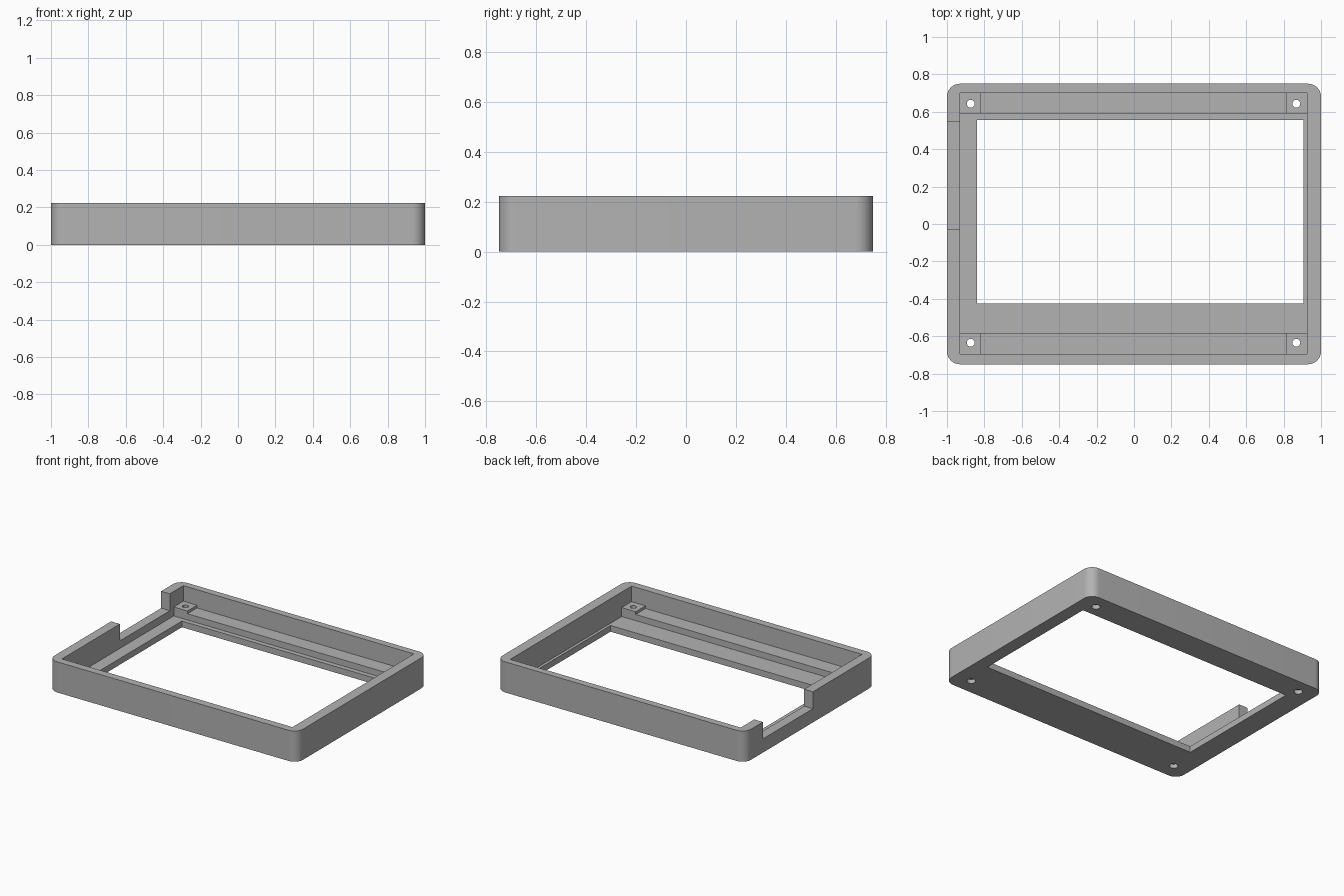
import bpy, bmesh, math

if "Cube" in bpy.data.objects:
    bpy.data.objects.remove(bpy.data.objects["Cube"])

H, FLOOR = 0.223, 0.045          # total height, floor thickness
RAIL, POST, NOTCH = 0.09, 0.11, 0.10   # top heights
X0, X1, Y0, Y1 = -0.93, 0.925, -0.695, 0.70   # inner pocket

grey = bpy.data.materials.new("plain grey")
grey.diffuse_color = (0.45, 0.45, 0.45, 1)
grey.use_nodes = True
grey.node_tree.nodes["Principled BSDF"].inputs["Base Color"].default_value = grey.diffuse_color


def finish(name, bm):
    bmesh.ops.recalc_face_normals(bm, faces=bm.faces)
    me = bpy.data.meshes.new(name)
    bm.to_mesh(me)
    bm.free()
    me.materials.append(grey)
    ob = bpy.data.objects.new(name, me)
    bpy.context.collection.objects.link(ob)
    return ob


def prism(name, pts, z0, z1):
    bm = bmesh.new()
    f = bm.faces.new([bm.verts.new((x, y, z0)) for x, y in pts])
    ext = bmesh.ops.extrude_face_region(bm, geom=[f])
    verts = [v for v in ext["geom"] if isinstance(v, bmesh.types.BMVert)]
    bmesh.ops.translate(bm, verts=verts, vec=(0, 0, z1 - z0))
    return finish(name, bm)


def box(name, x0, x1, y0, y1, z0, z1):
    return prism(name, [(x0, y0), (x1, y0), (x1, y1), (x0, y1)], z0, z1)


def circle(cx, cy, r, n=32):
    return [(cx + r * math.cos(2 * math.pi * i / n),
             cy + r * math.sin(2 * math.pi * i / n)) for i in range(n)]


def boolean(ob, tool, op):
    m = ob.modifiers.new(op, 'BOOLEAN')
    m.operation, m.object, m.solver = op, tool, 'EXACT'
    bpy.context.view_layer.objects.active = ob
    bpy.ops.object.modifier_apply(modifier=m.name)
    bpy.data.objects.remove(tool)


# Outer slab with rounded corners
R, outline = 0.07, []
for k, (sx, sy) in enumerate([(1, 1), (-1, 1), (-1, -1), (1, -1)]):
    for i in range(13):
        a = math.pi / 2 * (k + i / 12)
        outline.append((sx * (1 - R) + R * math.cos(a),
                        sy * (0.75 - R) + R * math.sin(a)))
frame = prism("frame", outline, 0, H)

# Pocket, window opening and side notch
boolean(frame, box("pocket", X0, X1, Y0, Y1, FLOOR, 1), 'DIFFERENCE')
boolean(frame, box("window", -0.84, 0.905, -0.425, 0.555, -1, 1), 'DIFFERENCE')
boolean(frame, box("notch", -1.1, -0.9, -0.03, 0.545, NOTCH, 1), 'DIFFERENCE')

# Front and back rails with a raised screw post at each end
E = 0.02   # overlap into the walls and floor
for y0, y1 in [(Y0 - E, -0.582), (0.59, Y1 + E)]:
    boolean(frame, box("rail", X0 - E, X1 + E, y0, y1, FLOOR - E, RAIL), 'UNION')
    for x0, x1 in [(X0 - E, -0.82), (0.812, X1 + E)]:
        boolean(frame, box("post", x0, x1, y0, y1, FLOOR - E, POST), 'UNION')

# Screw holes, wider at the underside
for x in (-0.873, 0.868):
    for y in (-0.635, 0.643):
        boolean(frame, prism("hole", circle(x, y, 0.021), -1, 1), 'DIFFERENCE')
        boolean(frame, prism("recess", circle(x, y, 0.029), -1, 0.03), 'DIFFERENCE')

bpy.ops.object.select_all(action='DESELECT')
frame.select_set(True)
bpy.context.view_layer.objects.active = frame
bpy.ops.object.shade_smooth_by_angle(angle=math.radians(30))
